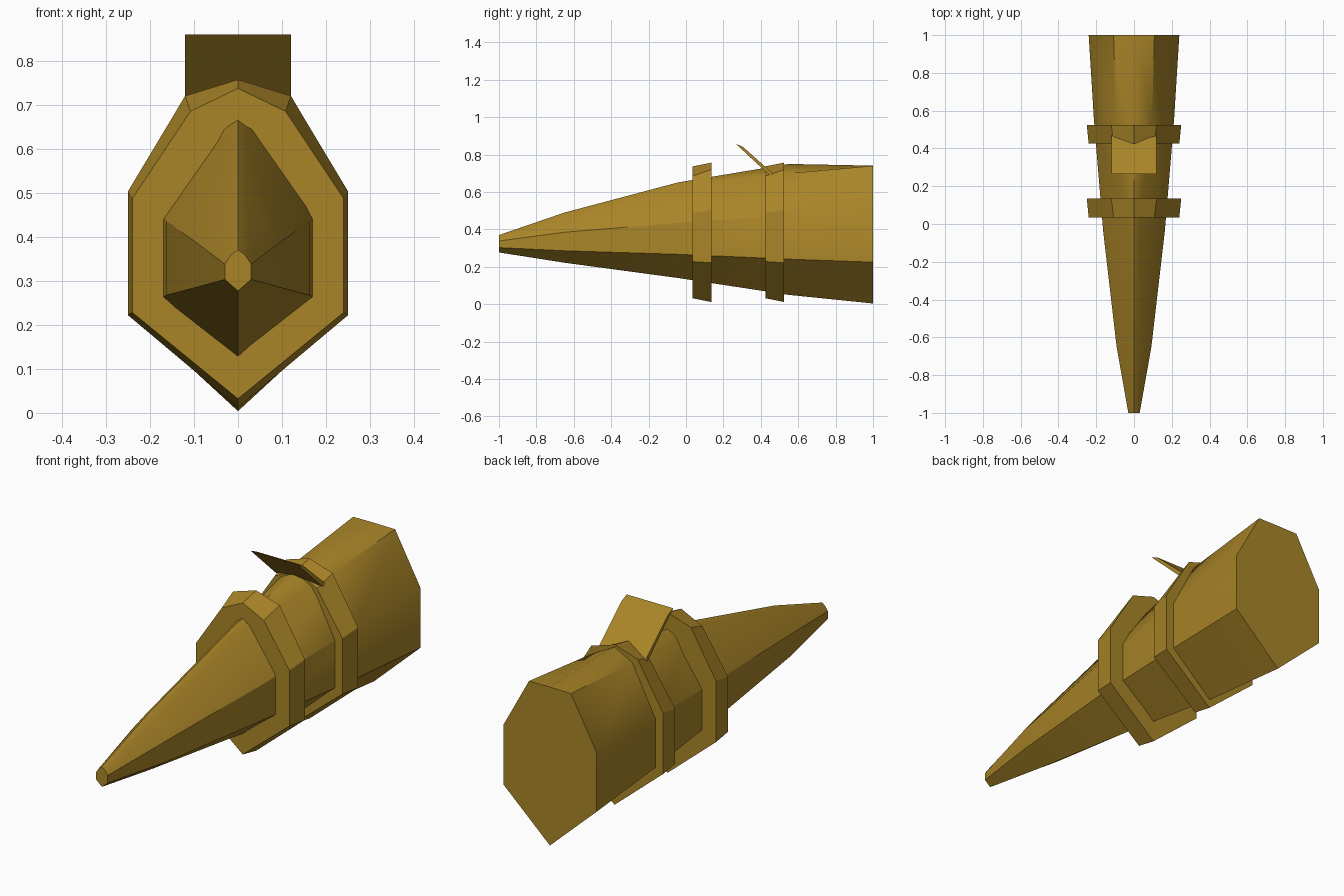
import bpy, bmesh, math

if "Cube" in bpy.data.objects:
    bpy.data.objects.remove(bpy.data.objects["Cube"])

brass = bpy.data.materials.new("dark_gold")
brass.diffuse_color = (0.40, 0.235, 0.021, 1)
brass.use_nodes = True
brass.node_tree.nodes["Principled BSDF"].inputs["Base Color"].default_value = brass.diffuse_color


def ring(y, w, bottom, lower, upper, sx, sz, top):
    """Mirrored eight-sided cross-section: keel, sides, shoulders, ridge."""
    right = [(w, lower), (w, upper), (sx, sz)]
    pts = [(0, bottom)] + right + [(0, top)] + [(-x, z) for x, z in reversed(right)]
    return [(x, y, z) for x, z in pts]


def loft(name, rings, angle=30):
    bm = bmesh.new()
    loops = [[bm.verts.new(p) for p in r] for r in rings]
    n = len(loops[0])
    for a, b in zip(loops, loops[1:]):
        for i in range(n):
            j = (i + 1) % n
            bm.faces.new((a[i], a[j], b[j], b[i]))
    bm.faces.new(loops[0])
    bm.faces.new(loops[-1])
    bmesh.ops.recalc_face_normals(bm, faces=bm.faces)
    me = bpy.data.meshes.new(name)
    bm.to_mesh(me)
    bm.free()
    me.materials.append(brass)
    ob = bpy.data.objects.new(name, me)
    bpy.context.collection.objects.link(ob)
    bpy.ops.object.select_all(action='DESELECT')
    ob.select_set(True)
    bpy.context.view_layer.objects.active = ob
    bpy.ops.object.shade_smooth_by_angle(angle=math.radians(angle))
    return ob


# Tapered body, tip at the front
loft("tapered_body", [
    ring(-1.00, 0.030, 0.277, 0.303, 0.338, 0.015, 0.360, 0.370),
    ring(-0.65, 0.092, 0.222, 0.286, 0.385, 0.018, 0.478, 0.490),
    ring(-0.04, 0.163, 0.140, 0.267, 0.435, 0.022, 0.636, 0.652),
    ring(0.55, 0.212, 0.050, 0.241, 0.474, 0.095, 0.700, 0.750),
    ring(1.00, 0.240, 0.004, 0.225, 0.500, 0.108, 0.740, 0.741),
])

# Two flared collars
for name, y in (("front_collar", 0.035), ("rear_collar", 0.425)):
    loft(name, [
        ring(y, 0.240, 0.032, 0.228, 0.487, 0.108, 0.685, 0.737),
        ring(y + 0.10, 0.250, 0.012, 0.222, 0.503, 0.120, 0.720, 0.757),
    ], 10)

# Thin slanted plate on the ridge
profile = [(0.265, 0.859), (0.305, 0.841), (0.476, 0.689), (0.462, 0.675)]
loft("slanted_plate", [[(x, y, z) for y, z in profile] for x in (-0.12, 0.12)], 10)
